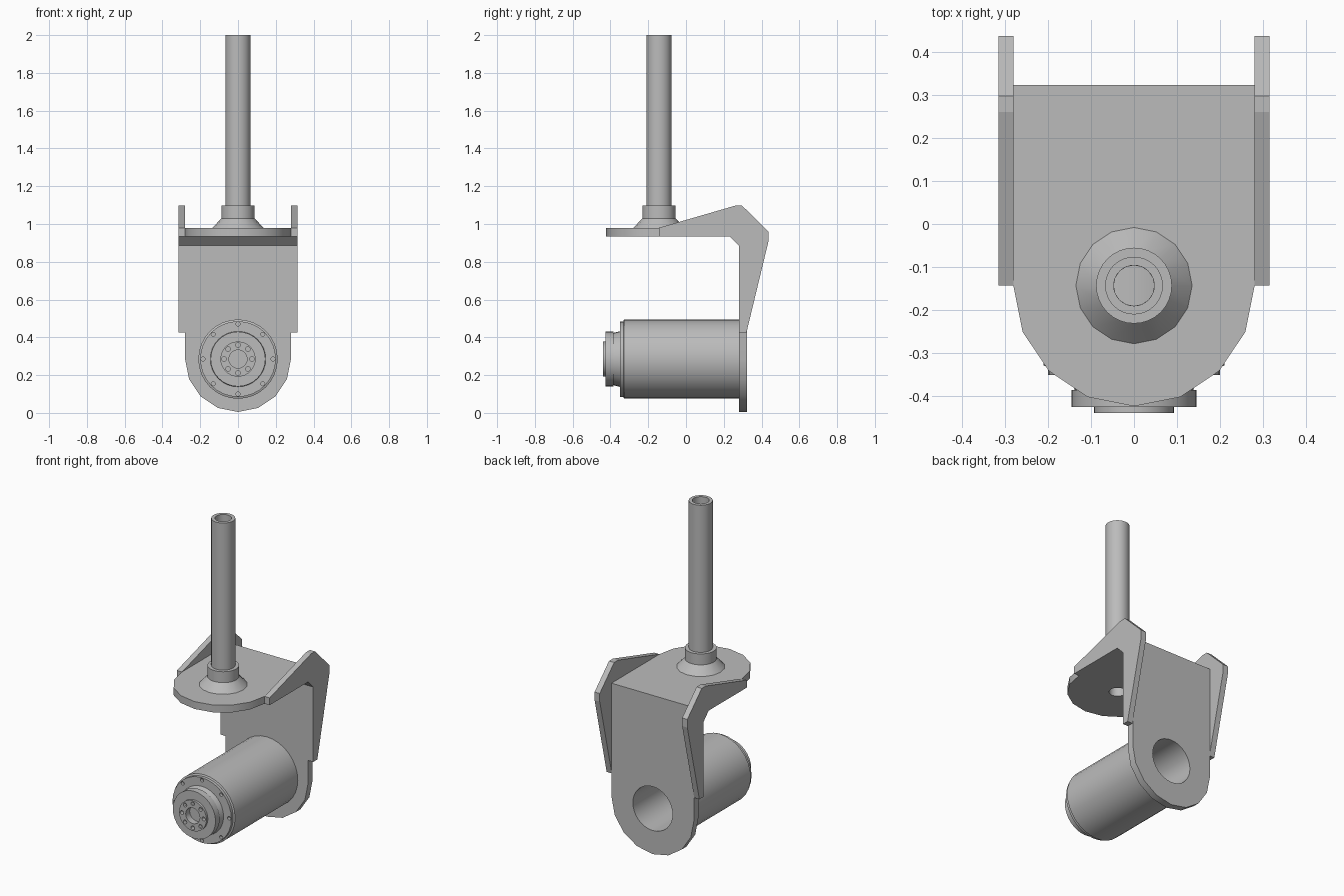
import bpy, bmesh, math
from mathutils import Matrix, Vector

if "Cube" in bpy.data.objects:
    bpy.data.objects.remove(bpy.data.objects["Cube"])

GREY = (0.5, 0.5, 0.5, 1)
grey = bpy.data.materials.new("plain grey")
grey.use_nodes = True
grey.diffuse_color = GREY
grey.node_tree.nodes["Principled BSDF"].inputs["Base Color"].default_value = GREY

AXIS_Z = 0.285      # height of the motor axis
POST_Y = -0.143     # position of the post
HALF = 0.28         # half width of the bracket
TO_Y = Matrix.Translation((0, 0, AXIS_Z)) @ Matrix.Rotation(math.radians(-90), 4, "X")
TO_POST = Matrix.Translation((0, POST_Y, 0))


def finish(name, bm, smooth=False):
    bmesh.ops.recalc_face_normals(bm, faces=bm.faces)
    mesh = bpy.data.meshes.new(name)
    bm.to_mesh(mesh)
    bm.free()
    mesh.materials.append(grey)
    ob = bpy.data.objects.new(name, mesh)
    bpy.context.collection.objects.link(ob)
    if smooth:
        shade(ob)
    return ob


def activate(ob):
    bpy.ops.object.select_all(action="DESELECT")
    ob.select_set(True)
    bpy.context.view_layer.objects.active = ob


def shade(ob):
    activate(ob)
    bpy.ops.object.shade_smooth_by_angle(angle=math.radians(30))


def prism(name, points, offset):
    """Extrude a closed outline of 3D points along an offset."""
    bm = bmesh.new()
    face = bm.faces.new([bm.verts.new(p) for p in points])
    ext = bmesh.ops.extrude_face_region(bm, geom=[face], use_keep_orig=True)
    verts = [g for g in ext["geom"] if isinstance(g, bmesh.types.BMVert)]
    bmesh.ops.translate(bm, verts=verts, vec=Vector(offset))
    return finish(name, bm)


def lathe(name, profile, matrix, segments=32, closed=False):
    """Revolve a (radius, height) profile about its own axis."""
    bm = bmesh.new()
    verts = [bm.verts.new((r, 0, h)) for r, h in profile]
    pairs = list(zip(verts, verts[1:]))
    if closed:
        pairs.append((verts[-1], verts[0]))
    edges = [bm.edges.new(p) for p in pairs]
    bmesh.ops.spin(bm, geom=verts + edges, cent=(0, 0, 0), axis=(0, 0, 1),
                   angle=math.tau, steps=segments, use_duplicate=False)
    bmesh.ops.remove_doubles(bm, verts=bm.verts, dist=1e-5)
    bmesh.ops.transform(bm, matrix=matrix, verts=bm.verts)
    return finish(name, bm, True)


def drill(ob, holes, matrix):
    """Cut round holes given as (x, y, radius, low, high, sides)."""
    bm = bmesh.new()
    for x, y, r, low, high, sides in holes:
        place = matrix @ Matrix.Translation((x, y, (low + high) / 2))
        bmesh.ops.create_cone(bm, cap_ends=True, segments=sides, radius1=r,
                              radius2=r, depth=high - low, matrix=place)
    cutter = finish("hole_cutter", bm)
    cutter.hide_render = True
    mod = ob.modifiers.new("holes", "BOOLEAN")
    mod.operation, mod.solver, mod.object = "DIFFERENCE", "EXACT", cutter
    activate(ob)
    bpy.ops.object.modifier_apply(modifier=mod.name)
    bpy.data.objects.remove(cutter)
    shade(ob)


def bolt_circle(radius, hole, low, high):
    return [(radius * math.cos(i * math.tau / 8), radius * math.sin(i * math.tau / 8),
             hole, low, high, 12) for i in range(8)]


# Half-round end shared by both bracket plates
arc = [(-HALF * math.cos(i * math.pi / 8), -HALF * math.sin(i * math.pi / 8))
       for i in range(9)]

# Top plate with the post hole
top = prism("top_plate",
            [(x, POST_Y + v, 0.935) for x, v in arc]
            + [(HALF, 0.323, 0.935), (-HALF, 0.323, 0.935)], (0, 0, 0.045))
drill(top, [(0, 0, 0.047, 0.9, 1.0, 32)], TO_POST)

# Back plate with the motor bore
back = prism("back_plate",
             [(x, 0.28, AXIS_Z + v) for x, v in arc]
             + [(HALF, 0.28, 0.935), (-HALF, 0.28, 0.935)], (0, 0.043, 0))
drill(back, [(0, 0, 0.135, 0.2, 0.4, 32)], TO_Y)

# Corner brace in the inner angle
prism("corner_brace", [(-HALF, 0.23, 0.935), (-HALF, 0.28, 0.935), (-HALF, 0.28, 0.885)],
      (2 * HALF, 0, 0))

# Side gussets
gusset = [(POST_Y, 0.935), (POST_Y, 0.98), (0.26, 1.097), (0.297, 1.097), (0.437, 0.96),
          (0.437, 0.91), (0.32, 0.425), (0.28, 0.425), (0.28, 0.885), (0.23, 0.935)]
for side, name in ((1, "left_gusset"), (-1, "right_gusset")):
    prism(name, [(side * HALF, y, z) for y, z in gusset], (side * 0.035, 0, 0))

# Motor housing: rear bore, body, stepped nose and output flange
motor = lathe("motor", [
    (0, 0.02), (0.135, 0.02), (0.135, 0.28), (0.21, 0.28), (0.21, -0.328),
    (0.2, -0.332), (0.2, -0.35), (0.147, -0.35), (0.138, -0.385), (0.145, -0.385),
    (0.145, -0.425), (0.093, -0.425), (0.093, -0.439), (0.048, -0.439),
    (0.048, -0.4), (0, -0.4)], TO_Y)
drill(motor, bolt_circle(0.185, 0.011, -0.4, -0.33)
      + bolt_circle(0.074, 0.012, -0.5, -0.415)
      + bolt_circle(0.1, 0.012, 0, 0.05), TO_Y)

# Post: flared foot, collar and hollow tube
lathe("post_foot", [(0.047, 0.98), (0.135, 0.98), (0.088, 1.03), (0.047, 1.03)],
      TO_POST, 16, True)
lathe("post_collar", [(0.047, 1.03), (0.088, 1.03), (0.088, 1.097), (0.047, 1.097)],
      TO_POST, 32, True)
lathe("post_tube", [(0.047, 1.097), (0.067, 1.097), (0.067, 2.0), (0.047, 2.0)],
      TO_POST, 32, True)
